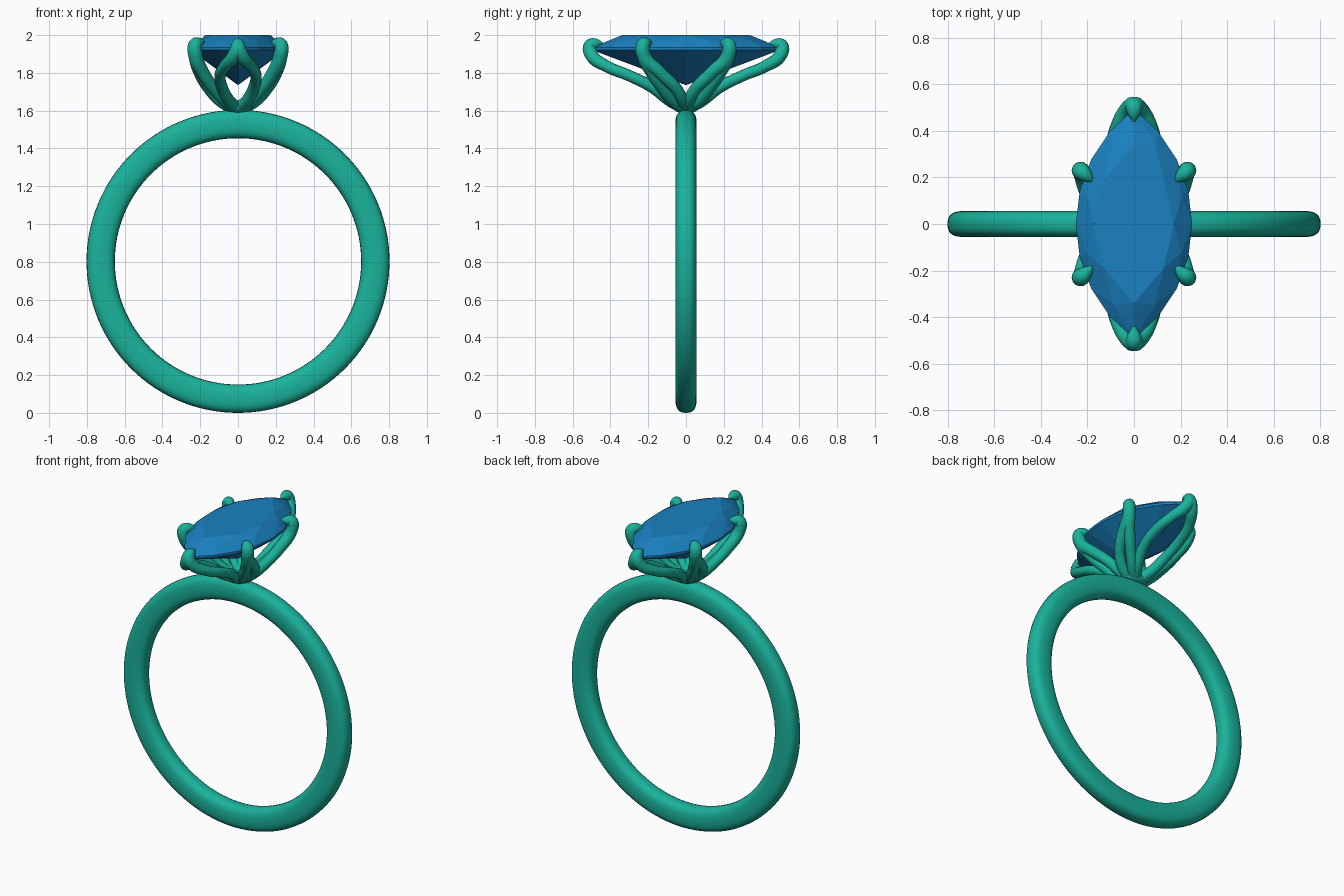
import bpy, bmesh, math

if "Cube" in bpy.data.objects:
    bpy.data.objects.remove(bpy.data.objects["Cube"])

def material(name, color):
    m = bpy.data.materials.new(name)
    m.diffuse_color = color
    m.use_nodes = True
    m.node_tree.nodes["Principled BSDF"].inputs["Base Color"].default_value = m.diffuse_color
    return m

METAL = material("metal", (0.01, 0.45, 0.33, 1))
GEM = material("gem", (0.01, 0.22, 0.53, 1))

def mesh_object(name, bm, mat):
    bmesh.ops.recalc_face_normals(bm, faces=bm.faces)
    me = bpy.data.meshes.new(name)
    bm.to_mesh(me)
    bm.free()
    me.materials.append(mat)
    ob = bpy.data.objects.new(name, me)
    bpy.context.collection.objects.link(ob)
    return ob

# Band: rounded-rectangle section swept round the finger
def sgnpow(v, p):
    return math.copysign(abs(v) ** p, v)

N, M = 128, 24
bm = bmesh.new()
rings = []
for i in range(N):
    a = 2 * math.pi * i / N
    ring = []
    for j in range(M):
        t = 2 * math.pi * j / M
        r = 0.727 + 0.075 * sgnpow(math.cos(t), 0.75)
        y = 0.056 * sgnpow(math.sin(t), 0.75)
        ring.append(bm.verts.new((r * math.sin(a), y, 0.802 + r * math.cos(a))))
    rings.append(ring)
for i in range(N):
    for j in range(M):
        p, q = rings[i], rings[(i + 1) % N]
        k = (j + 1) % M
        bm.faces.new((p[j], p[k], q[k], q[j]))
for f in bm.faces:
    f.smooth = True
mesh_object("band", bm, METAL)

# Marquise gem: convex hull of outline rings at several heights
def marquise(w, l, n, z, off=0.0):
    R = (w * w + l * l) / (2 * w)
    half = math.asin(l / R)
    pts = []
    for s in (1, -1):
        for i in range(n):
            a = s * (half - 2 * half * (i + off) / n)
            pts.append((s * (R * math.cos(a) - (R - w)), R * math.sin(a), z))
    return pts

bm = bmesh.new()
pts = (marquise(0.25, 0.495, 8, 1.935) + marquise(0.25, 0.495, 8, 1.92)
       + marquise(0.172, 0.34, 4, 2.0) + marquise(0.218, 0.43, 4, 1.970, 0.5)
       + marquise(0.125, 0.25, 4, 1.83, 0.5) + [(0, 0, 1.735)])
for p in pts:
    bm.verts.new(p)
res = bmesh.ops.convex_hull(bm, input=bm.verts)
bmesh.ops.delete(bm, geom=[v for v in bm.verts if not v.link_faces], context='VERTS')
bmesh.ops.dissolve_limit(bm, angle_limit=0.01, verts=bm.verts, edges=bm.edges)
mesh_object("gem", bm, GEM)

# Setting wires: smooth tapered tubes, points are (x, y, z, radius)
def wire(name, points, sx, sy):
    cu = bpy.data.curves.new(name, 'CURVE')
    cu.dimensions = '3D'
    cu.bevel_depth = 1.0
    cu.bevel_resolution = 5
    cu.resolution_u = 8
    cu.use_fill_caps = True
    sp = cu.splines.new('BEZIER')
    sp.bezier_points.add(len(points) - 1)
    for bp, (x, y, z, r) in zip(sp.bezier_points, points):
        bp.co = (sx * x, sy * y, z)
        bp.radius = r
        bp.handle_left_type = bp.handle_right_type = 'AUTO'
    cu.materials.append(METAL)
    ob = bpy.data.objects.new(name, cu)
    bpy.context.collection.objects.link(ob)

# Two split legs join into each end claw
END = [(0, 0.44, 1.955, 0.006), (0, 0.475, 1.955, 0.028), (0, 0.505, 1.945, 0.036),
       (0.02, 0.50, 1.895, 0.036), (0.07, 0.42, 1.835, 0.031), (0.095, 0.30, 1.785, 0.030),
       (0.085, 0.18, 1.725, 0.031), (0.045, 0.08, 1.65, 0.032), (0, 0.01, 1.615, 0.032)]
# Each side claw has an inner leg meeting its twin in a V, and a lower outer leg
CLAW = [(0.175, 0.18, 1.955, 0.006), (0.205, 0.208, 1.958, 0.029), (0.226, 0.226, 1.948, 0.037),
        (0.224, 0.222, 1.89, 0.038)]
INNER = CLAW + [(0.20, 0.135, 1.80, 0.034), (0.155, 0.055, 1.72, 0.032),
                (0.09, 0.015, 1.65, 0.032), (0.02, 0, 1.61, 0.032)]
OUTER = CLAW + [(0.19, 0.185, 1.81, 0.034), (0.13, 0.125, 1.72, 0.032),
                (0.06, 0.06, 1.645, 0.032), (0, 0, 1.615, 0.032)]
for sx in (1, -1):
    for sy in (1, -1):
        tag = ("right" if sx > 0 else "left") + ("_back" if sy > 0 else "_front")
        wire("end_prong_" + tag, END, sx, sy)
        wire("side_prong_inner_" + tag, INNER, sx, sy)
        wire("side_prong_outer_" + tag, OUTER, sx, sy)

# Small seat where the wires meet the band
bm = bmesh.new()
bmesh.ops.create_uvsphere(bm, u_segments=24, v_segments=12, radius=1)
for v in bm.verts:
    v.co = (v.co.x * 0.085, v.co.y * 0.07, 1.62 + v.co.z * 0.035)
for f in bm.faces:
    f.smooth = True
mesh_object("seat", bm, METAL)
